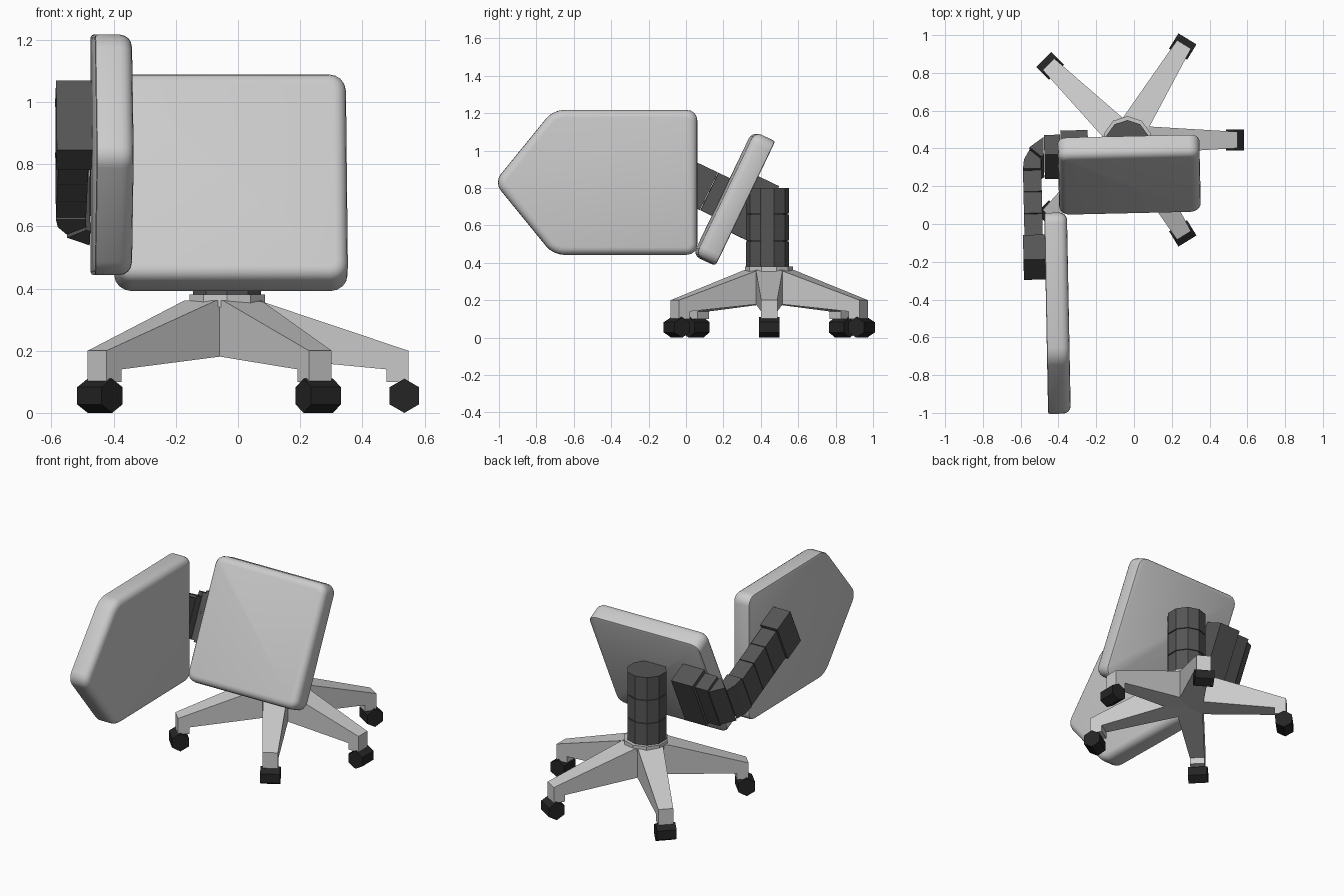
import bpy, bmesh
from math import radians, sin, cos, pi
from mathutils import Matrix, Vector

if "Cube" in bpy.data.objects:
    bpy.data.objects.remove(bpy.data.objects["Cube"])


def material(name, v):
    m = bpy.data.materials.new(name)
    m.diffuse_color = (v, v, v, 1)
    m.use_nodes = True
    m.node_tree.nodes["Principled BSDF"].inputs["Base Color"].default_value = m.diffuse_color
    return m


DARK = material("dark_plastic", 0.09)
BLACK = material("black_rubber", 0.018)


def finish(bm, name, matrix, mat=None, smooth=False):
    bmesh.ops.recalc_face_normals(bm, faces=bm.faces)
    bm.transform(matrix)
    me = bpy.data.meshes.new(name)
    bm.to_mesh(me)
    bm.free()
    ob = bpy.data.objects.new(name, me)
    bpy.context.collection.objects.link(ob)
    if mat:
        me.materials.append(mat)
    if smooth:
        bpy.ops.object.select_all(action='DESELECT')
        ob.select_set(True)
        bpy.context.view_layer.objects.active = ob
        bpy.ops.object.shade_smooth_by_angle(angle=radians(35))
    return ob


def prism(pts, lo, hi):
    """Outline in XY extruded along Z from lo to hi."""
    bm = bmesh.new()
    f = bm.faces.new([bm.verts.new((x, y, lo)) for x, y in pts])
    new = bmesh.ops.extrude_face_region(bm, geom=[f])['geom']
    bmesh.ops.translate(bm, vec=(0, 0, hi - lo),
                        verts=[g for g in new if isinstance(g, bmesh.types.BMVert)])
    return bm


def cushion(name, pts, thick, matrix):
    """Padded panel: rounded outline, soft front rim (+Z), tight back rim."""
    h = thick / 2
    bm = prism(pts, -h, h)
    up = [e for e in bm.edges if abs(e.verts[0].co.z - e.verts[1].co.z) > h]
    bmesh.ops.bevel(bm, geom=up, offset=0.055, segments=4, profile=0.5, affect='EDGES')
    for z, off, seg in ((h, 0.04, 4), (-h, 0.01, 2)):
        rim = [e for e in bm.edges if all(abs(v.co.z - z) < 1e-5 for v in e.verts)]
        bmesh.ops.bevel(bm, geom=rim, offset=off, segments=seg, profile=0.5, affect='EDGES')
    return finish(bm, name, matrix, smooth=True)


def rect(x0, x1, y0, y1):
    return [(x0, y0), (x1, y0), (x1, y1), (x0, y1)]


def ngon(r, n):
    return [(r * sin(2 * pi * i / n), r * cos(2 * pi * i / n)) for i in range(n)]


T = Matrix.Translation
# Tilted frame shared by the first panel and the jointed arm
FRAME = T((0, 0.257, 0.745)) @ Matrix.Rotation(radians(1.3), 4, 'Z') @ Matrix.Rotation(radians(-25.6), 4, 'X')

# Square tilted panel
cushion("square_panel", rect(-0.375, 0.375, -0.367, 0.367), 0.12,
        FRAME @ T((-0.025, 0, 0)) @ Matrix.Rotation(radians(90), 4, 'X'))

# Pointed side panel, soft face towards +x
side = Matrix(((0, 0, 1, 0), (1, 0, 0, 0), (0, 1, 0, 0), (0, 0, 0, 1)))
cushion("pointed_panel",
        [(0.53, -0.387), (0.53, 0.387), (-0.24, 0.387), (-0.555, 0), (-0.24, -0.387)], 0.12,
        T((-0.405, -0.47, 0.83)) @ Matrix.Rotation(radians(1.1), 4, 'Z') @ side)

# Jointed arm behind the panels: outline and height range of each link
links = [(rect(-0.595, -0.475, -0.53, -0.385), -0.143, 0.105)]
links += [(rect(-0.587, -0.49, a, a + 0.124), -0.13, 0.092) for a in (-0.38, -0.252, -0.124)]
links += [
    ([(-0.587, 0.004), (-0.58, 0.06), (-0.55, 0.115), (-0.49, 0.06), (-0.49, 0.004)], -0.135, 0.105),
    ([(-0.549, 0.118), (-0.475, 0.175), (-0.475, 0.07), (-0.489, 0.062)], -0.145, 0.13),
    (rect(-0.472, -0.388, 0.065, 0.18), -0.155, 0.145),
    (rect(-0.385, -0.24, 0.05, 0.194), -0.17, 0.165)]
for i, (pts, lo, hi) in enumerate(links):
    finish(prism(pts, lo, hi), f"arm_link_{i}", FRAME, DARK)

# Column: three sleeves on a core
COL = T((-0.035, 0.435, 0))
for i in range(3):
    z = 0.375 + i * 0.144
    finish(prism(ngon(0.115, 10), z, z + 0.138), f"column_sleeve_{i}", COL, DARK)
finish(prism(ngon(0.108, 10), 0.36, 0.79), "column_core", COL, DARK)
finish(prism(ngon(0.128, 10), 0.34, 0.38), "base_hub", T((-0.035, 0.443, 0)))

# Five legs with casters
profile = [(0, 0.362), (0.11, 0.362), (0.593, 0.2), (0.593, 0.1), (0.523, 0.1), (0.523, 0.14), (0, 0.19)]
for i, a in enumerate((0, 58.5, 135.5, 224.5, 301.5)):
    reach = 0.965 if i in (2, 3) else 1
    turn = T((-0.045, 0.445, 0)) @ Matrix.Rotation(radians(a), 4, 'Z')
    upright = Matrix.Rotation(radians(90), 4, 'X')
    leg = prism(profile, -1, 1)
    for v in leg.verts:
        v.co.z *= 0.08 - 0.037 * min(v.co.x / 0.523, 1)
        v.co.x *= reach
    finish(leg, f"leg_{i}", turn @ upright)
    finish(prism(ngon(0.055, 6), -0.056, 0.056), f"caster_{i}",
           turn @ T((0.58 * reach, 0, 0.055)) @ upright, BLACK)
